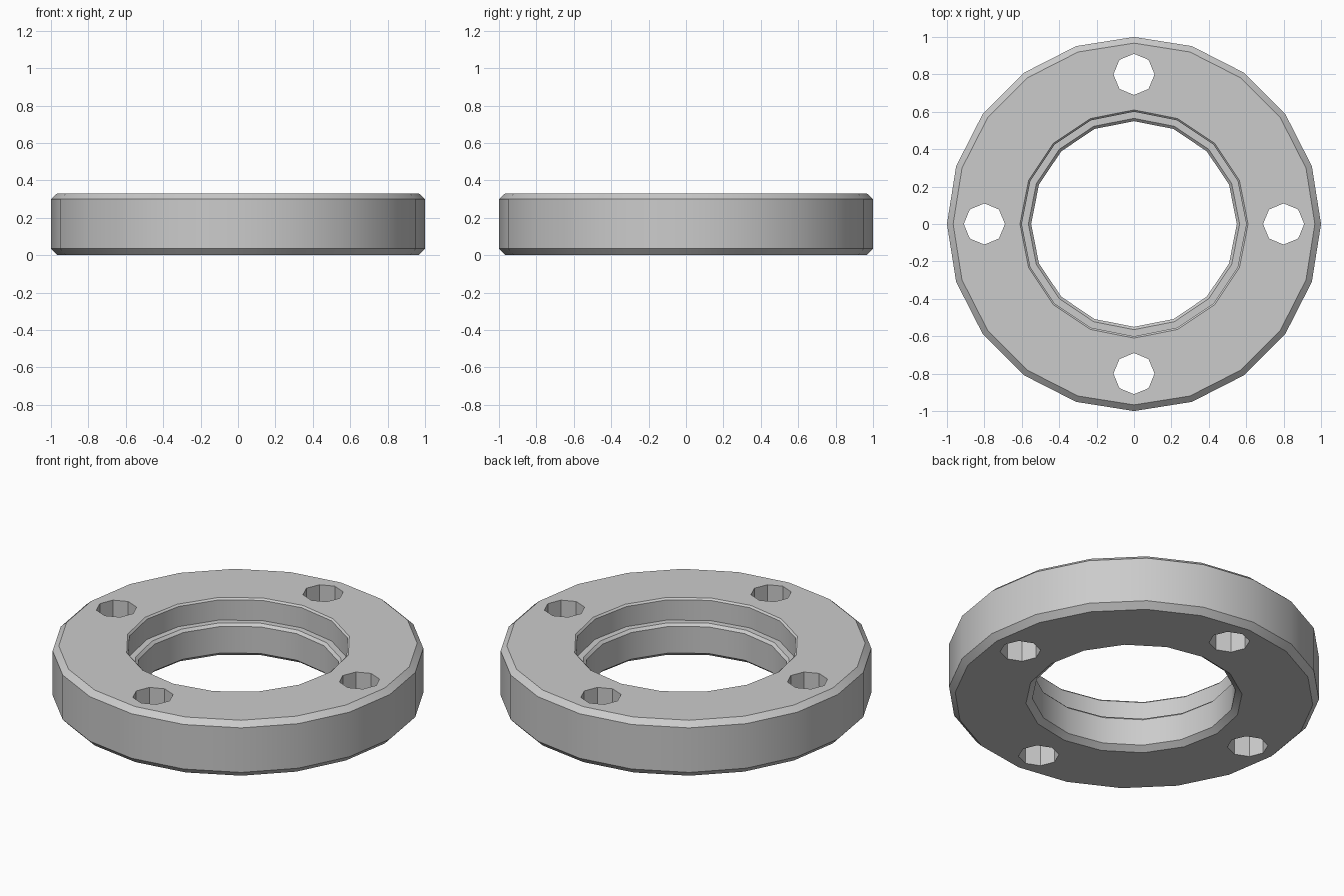
import bpy
import bmesh
from math import cos, sin, radians, tau

cube = bpy.data.objects.get("Cube")
if cube:
    bpy.data.objects.remove(cube, do_unlink=True)

GREY = (0.6, 0.6, 0.6, 1.0)
HEIGHT = 0.33

metal = bpy.data.materials.new("plain_grey")
metal.use_nodes = True
metal.diffuse_color = GREY
metal.node_tree.nodes["Principled BSDF"].inputs["Base Color"].default_value = GREY


def lathe_wall(bm, profile, sides):
    """Spin (radius, z) points round z; return the list of vertex rings."""
    rings = [[bm.verts.new((r * cos(tau * i / sides), r * sin(tau * i / sides), z))
              for i in range(sides)] for r, z in profile]
    for a, b in zip(rings, rings[1:]):
        for i in range(sides):
            j = (i + 1) % sides
            bm.faces.new((a[i], a[j], b[j], b[i]))
    return rings


def solid(name, profile, sides, centres=((0, 0),)):
    """Capped lathed solid, repeated at each centre."""
    bm = bmesh.new()
    for x, y in centres:
        rings = lathe_wall(bm, profile, sides)
        bm.faces.new(rings[0])
        bm.faces.new(rings[-1])
        bmesh.ops.translate(bm, vec=(x, y, 0), verts=[v for ring in rings for v in ring])
    bmesh.ops.recalc_face_normals(bm, faces=bm.faces)
    mesh = bpy.data.meshes.new(name)
    bm.to_mesh(mesh)
    bm.free()
    mesh.materials.append(metal)
    obj = bpy.data.objects.new(name, mesh)
    bpy.context.collection.objects.link(obj)
    return obj


# Chamfered outer disc
flange = solid("flange_ring", [(0.967, 0), (1, 0.035), (1, 0.3), (0.967, HEIGHT)], 20)

# Stepped centre bore, chamfered at both mouths and on the ledge
bore = solid("bore_cutter", [(0.605, -0.02), (0.585, 0), (0.55, 0.027), (0.55, 0.185),
                             (0.565, 0.2), (0.6, 0.2), (0.6, 0.32),
                             (0.61, HEIGHT), (0.62, HEIGHT + 0.01)], 16)

# Four bolt holes
bolt_holes = solid("bolt_hole_cutter", [(0.11, -0.1), (0.11, HEIGHT + 0.1)], 8,
                   [(0.8, 0), (0, 0.8), (-0.8, 0), (0, -0.8)])

# Cut the openings and discard the cutters
bpy.ops.object.select_all(action="DESELECT")
flange.select_set(True)
bpy.context.view_layer.objects.active = flange
for cutter in (bore, bolt_holes):
    cutter.hide_render = True
    cut = flange.modifiers.new(cutter.name, "BOOLEAN")
    cut.operation = "DIFFERENCE"
    cut.solver = "EXACT"
    cut.object = cutter
    bpy.ops.object.modifier_apply(modifier=cut.name)
    bpy.data.objects.remove(cutter, do_unlink=True)

bpy.ops.object.shade_smooth_by_angle(angle=radians(30))
